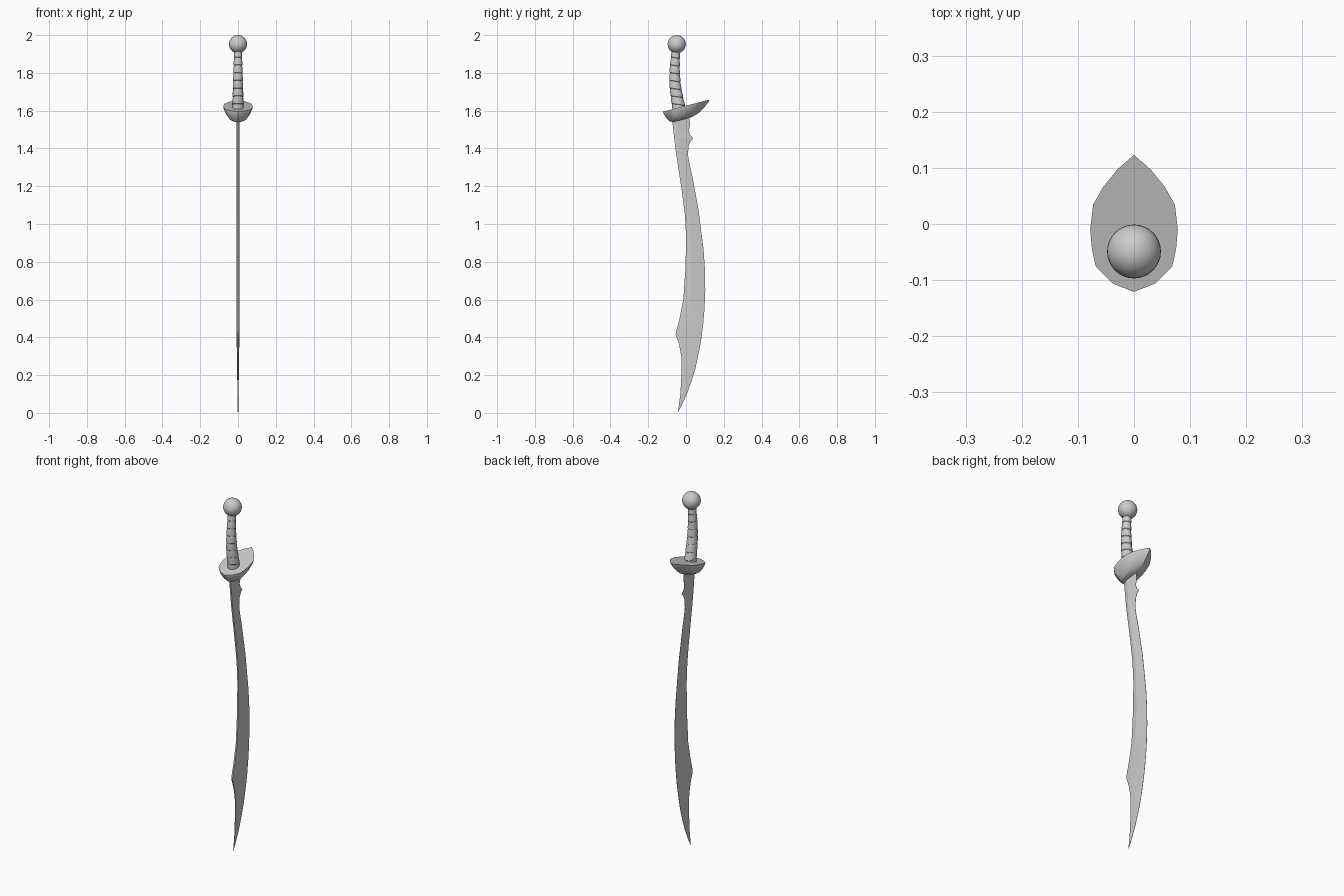
import bpy, bmesh, math

if "Cube" in bpy.data.objects:
    bpy.data.objects.remove(bpy.data.objects["Cube"])


def loft(name, rings, angle=30):
    """Skin closed rings of equal length, capping both ends."""
    bm = bmesh.new()
    loops = [[bm.verts.new(p) for p in ring] for ring in rings]
    n = len(loops[0])
    for a, b in zip(loops, loops[1:]):
        for i in range(n):
            j = (i + 1) % n
            bm.faces.new((a[i], a[j], b[j], b[i]))
    bm.faces.new(loops[0])
    bm.faces.new(loops[-1])
    bmesh.ops.recalc_face_normals(bm, faces=bm.faces)
    mesh = bpy.data.meshes.new(name)
    bm.to_mesh(mesh)
    bm.free()
    ob = bpy.data.objects.new(name, mesh)
    bpy.context.collection.objects.link(ob)
    smooth(ob, angle)
    return ob


def smooth(ob, angle):
    bpy.ops.object.select_all(action='DESELECT')
    ob.select_set(True)
    bpy.context.view_layer.objects.active = ob
    bpy.ops.object.shade_smooth_by_angle(angle=math.radians(angle))


def lerp_table(table, z):
    for (z0, a), (z1, b) in zip(table, table[1:]):
        if z0 <= z <= z1:
            return a + (b - a) * (z - z0) / (z1 - z0)
    return table[-1][1] if z > table[-1][0] else table[0][1]


# Blade: back and cutting edge profiles as (z, y)
back = [(0.005, -0.042), (0.1, -0.03), (0.2, -0.024), (0.3, -0.025), (0.36, -0.036),
        (0.415, -0.055), (0.44, -0.05), (0.5, -0.034), (0.6, -0.014), (0.78, -0.002),
        (0.94, 0.0), (1.05, -0.006), (1.16, -0.02), (1.28, -0.038), (1.39, -0.055),
        (1.59, -0.078)]
edge = [(0.005, -0.041), (0.05, -0.018), (0.11, 0.009), (0.18, 0.033), (0.24, 0.051),
        (0.32, 0.068), (0.39, 0.081), (0.47, 0.091), (0.55, 0.098), (0.65, 0.102),
        (0.75, 0.101), (0.865, 0.093), (1.077, 0.066), (1.26, 0.032), (1.32, 0.018),
        (1.37, 0.01), (1.42, 0.015), (1.44, 0.025), (1.455, 0.039), (1.47, 0.022),
        (1.495, 0.014), (1.515, 0.02), (1.54, 0.02), (1.59, 0.018)]
levels = sorted({z for z, _ in back + edge})
rings = []
for z in levels:
    b, e = lerp_table(back, z), lerp_table(edge, z)
    t = 0.0085 * min(1, 0.15 + z / 0.55)
    ridge = b + (e - b) * 0.3
    rings.append([(-t * 0.5, b, z), (-t, ridge, z), (-0.0006, e, z),
                  (0.0006, e, z), (t, ridge, z), (t * 0.5, b, z)])
loft("blade", rings, 12)

# Guard: pointed shell with a tilted flat top and a shallow bowl below
half = [(0, 0.123), (0.03, 0.097), (0.055, 0.066), (0.073, 0.034), (0.078, -0.01),
        (0.075, -0.045), (0.068, -0.076), (0.038, -0.106), (0, -0.121)]
outline = half + [(-x, y) for x, y in half[-2:0:-1]]


def guard_ring(scale, drop):
    ring = []
    for x, y in outline:
        yy = -0.035 + (y + 0.035) * scale
        ring.append((x * scale, yy, 1.595 + (yy + 0.121) * 0.26 - drop))
    return ring


loft("guard", [guard_ring(1, 0), guard_ring(0.98, 0.011), guard_ring(0.79, 0.041),
               guard_ring(0.6, 0.06), guard_ring(0.4, 0.069)], 25)

# Grip: curved taper wrapped in stepped bands
centre = [(1.59, -0.032), (1.66, -0.046), (1.74, -0.058), (1.82, -0.06), (1.92, -0.054)]
rings = []
bands, z0, z1 = 8, 1.59, 1.92
for k in range(bands):
    for f, swell in ((0.0, 0.96), (0.06, 1.04), (0.5, 1.03), (0.96, 0.97)):
        u = (k + f) / bands
        z = z0 + (z1 - z0) * u
        rx, ry = (0.031 - 0.011 * u) * swell, (0.037 - 0.016 * u) * swell
        cy = lerp_table(centre, z)
        ring = []
        for i in range(16):
            a = math.tau * i / 16
            y = ry * math.sin(a)
            ring.append((rx * math.cos(a), cy + y, z - 0.15 * y))
        rings.append(ring)
loft("grip", rings, 30)

# Pommel ball
bpy.ops.mesh.primitive_uv_sphere_add(segments=32, ring_count=16, radius=0.048,
                                     location=(0, -0.049, 1.952))
pommel = bpy.context.object
pommel.name = "pommel"
smooth(pommel, 30)
